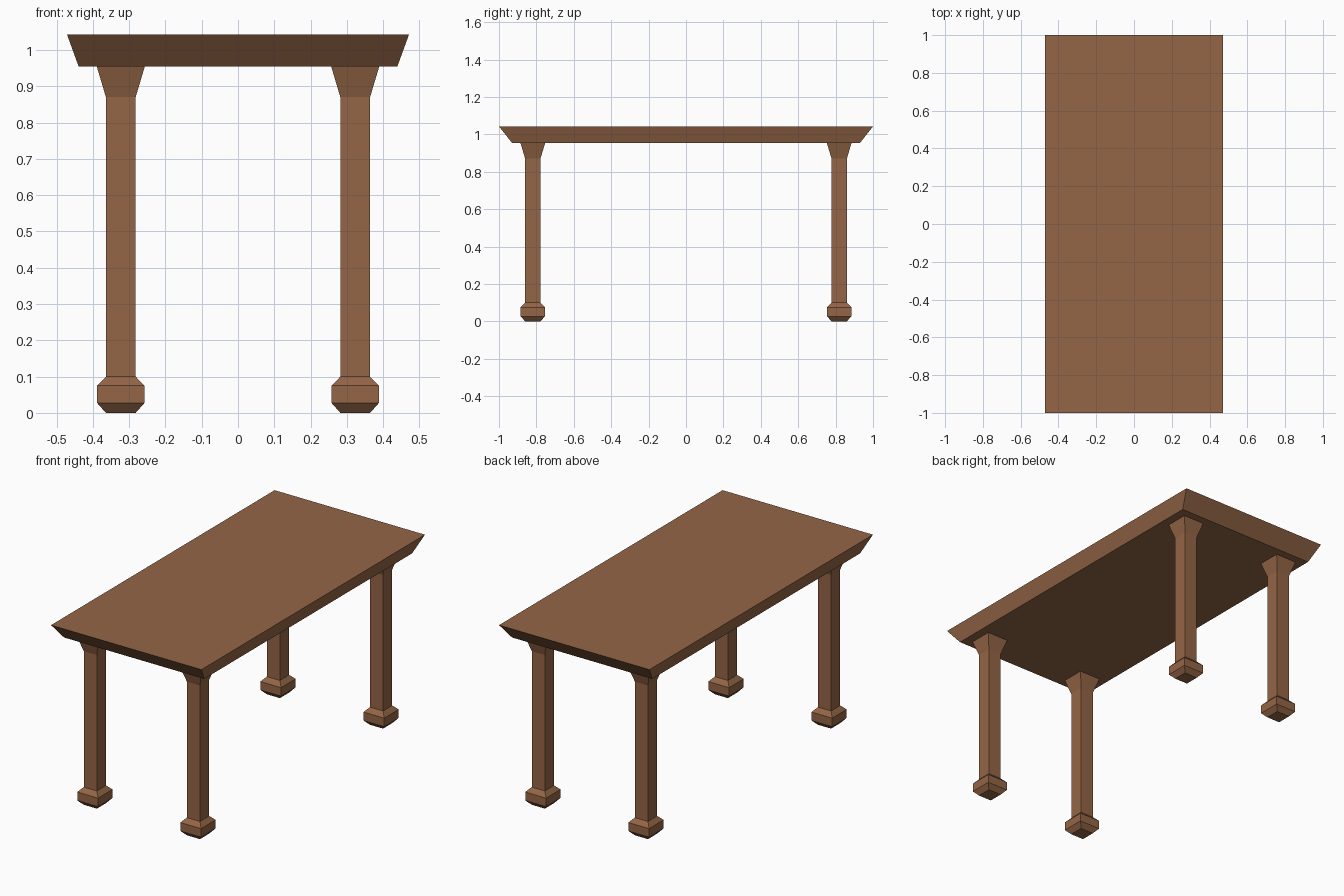
import bpy
import bmesh

if "Cube" in bpy.data.objects:
    bpy.data.objects.remove(bpy.data.objects["Cube"])

wood = bpy.data.materials.new("brown wood")
wood.diffuse_color = (0.296, 0.130, 0.061, 1)
wood.use_nodes = True
wood.node_tree.nodes["Principled BSDF"].inputs["Base Color"].default_value = wood.diffuse_color


def loft(name, cx, cy, sections):
    """Stack rectangular sections (z, half width x, half depth y) into a closed solid."""
    bm = bmesh.new()
    rings = [[bm.verts.new((cx + sx * hx, cy + sy * hy, z))
              for sx, sy in ((-1, -1), (1, -1), (1, 1), (-1, 1))]
             for z, hx, hy in sections]
    for a, b in zip(rings, rings[1:]):
        for i in range(4):
            j = (i + 1) % 4
            bm.faces.new((a[i], a[j], b[j], b[i]))
    bm.faces.new(rings[0][::-1])
    bm.faces.new(rings[-1])
    mesh = bpy.data.meshes.new(name)
    bm.to_mesh(mesh)
    bm.free()
    mesh.materials.append(wood)
    obj = bpy.data.objects.new(name, mesh)
    bpy.context.collection.objects.link(obj)
    return obj


# Table top with bevelled underside edge
loft("table_top", 0, 0, [(0.954, 0.439, 0.93), (1.042, 0.471, 1.0)])

# Square legs: block foot, straight shaft, flared head
leg_profile = [(0, 0.041), (0.027, 0.065), (0.075, 0.065),
               (0.1, 0.041), (0.87, 0.041), (0.954, 0.066)]
for side, x in (("left", -0.323), ("right", 0.323)):
    for end, y in (("front", -0.819), ("back", 0.819)):
        loft(f"{end}_{side}_leg", x, y, [(z, h, h) for z, h in leg_profile])
